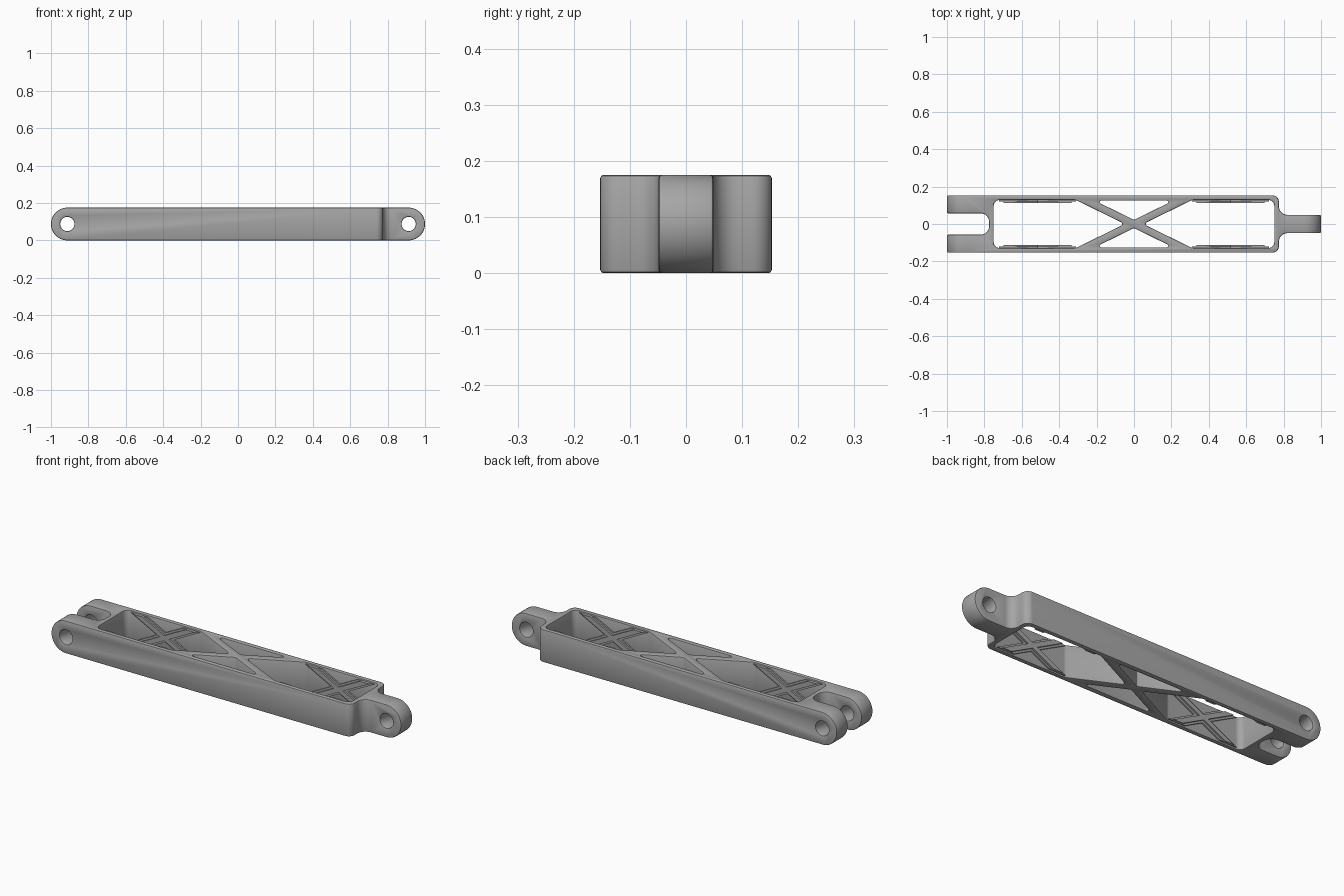
import bpy, bmesh, math
from mathutils import Vector

if "Cube" in bpy.data.objects:
    bpy.data.objects.remove(bpy.data.objects["Cube"], do_unlink=True)

HEIGHT = 0.175
WALL_IN = 0.128      # inner face of the long side walls
HOLE_X = 0.9125

grey = bpy.data.materials.new("plain grey")
grey.use_nodes = True
colour = (0.38, 0.38, 0.38, 1)
grey.diffuse_color = colour
for node in grey.node_tree.nodes:
    if node.type == 'BSDF_PRINCIPLED':
        node.inputs["Base Color"].default_value = colour


def rounded(corners, segs=8):
    """Outline from (x, y, radius) corners with filleted turns."""
    out = []
    n = len(corners)
    for i, (x, y, r) in enumerate(corners):
        p = Vector((x, y))
        a = (Vector(corners[i - 1][:2]) - p).normalized()
        b = (Vector(corners[(i + 1) % n][:2]) - p).normalized()
        if r == 0:
            pts = [p]
        else:
            half = a.angle(b) / 2
            centre = p + (a + b).normalized() * (r / math.sin(half))
            start = p + a * (r / math.tan(half)) - centre
            end = p + b * (r / math.tan(half)) - centre
            sweep = math.pi - 2 * half
            pts = [centre + (start * math.sin((1 - k / segs) * sweep)
                             + end * math.sin(k / segs * sweep)) / math.sin(sweep)
                   for k in range(segs + 1)]
        for q in pts:
            if not out or (q - out[-1]).length > 1e-4:
                out.append(q)
    if (out[0] - out[-1]).length < 1e-4:
        out.pop()
    return out


def add_prism(bm, pts, axis, lo, hi):
    """Extrude a 2D outline along z (xy outline) or y (xz outline)."""
    def place(p, t):
        return (p[0], p[1], t) if axis == 'z' else (p[0], t, p[1])
    low = [bm.verts.new(place(p, lo)) for p in pts]
    high = [bm.verts.new(place(p, hi)) for p in pts]
    bm.faces.new(low)
    bm.faces.new(high[::-1])
    for i in range(len(pts)):
        j = (i + 1) % len(pts)
        bm.faces.new((low[i], high[i], high[j], low[j]))


def make(name, prisms):
    bm = bmesh.new()
    for args in prisms:
        add_prism(bm, *args)
    bmesh.ops.recalc_face_normals(bm, faces=bm.faces)
    mesh = bpy.data.meshes.new(name)
    bm.to_mesh(mesh)
    bm.free()
    mesh.materials.append(grey)
    obj = bpy.data.objects.new(name, mesh)
    bpy.context.collection.objects.link(obj)
    return obj


def activate(obj):
    bpy.ops.object.select_all(action='DESELECT')
    obj.select_set(True)
    bpy.context.view_layer.objects.active = obj


def cut(target, cutter, operation='DIFFERENCE'):
    activate(target)
    mod = target.modifiers.new("cut", 'BOOLEAN')
    mod.operation, mod.solver, mod.object = operation, 'EXACT', cutter
    bpy.ops.object.modifier_apply(modifier=mod.name)
    bpy.data.objects.remove(cutter, do_unlink=True)


# Plan outline: fork at -x, tongue at +x
W, T, F = 0.153, 0.049, 0.057
plan = rounded([
    (-1.05, -W, 0), (0.775, -W, 0.035), (0.775, -T, 0.045), (1.05, -T, 0),
    (1.05, T, 0), (0.775, T, 0.045), (0.775, W, 0.035), (-1.05, W, 0),
    (-1.05, F, 0), (-0.775, F, 0.045), (-0.775, -F, 0.045), (-1.05, -F, 0)])
link = make("link_body", [(plan, 'z', -0.05, HEIGHT + 0.05)])

# Side outline with fully rounded ends
R = HEIGHT / 2
side = rounded([(-1, 0, R), (1, 0, R), (1, HEIGHT, R), (-1, HEIGHT, R)], 14)
cut(link, make("side_profile", [(side, 'y', -0.3, 0.3)]), 'INTERSECT')

# Openings that leave the central cross brace
openings = []
for s in (-1, 1):
    bay = rounded([(s * 0.75, -WALL_IN, 0.03), (s * 0.31, -WALL_IN, 0.03),
                   (s * 0.05, 0, 0.01), (s * 0.31, WALL_IN, 0.03),
                   (s * 0.75, WALL_IN, 0.03)])
    gap = rounded([(-0.21, s * 0.125, 0.008), (0.21, s * 0.125, 0.008),
                   (0, s * 0.022, 0.008)])
    openings += [(bay, 'z', -0.1, 0.3), (gap, 'z', -0.1, 0.3)]
cut(link, make("openings", openings))

# Pin holes
holes = []
for s in (-1, 1):
    ring = [(s * HOLE_X + 0.038 * math.cos(k * math.tau / 32),
             R + 0.038 * math.sin(k * math.tau / 32)) for k in range(32)]
    holes.append((ring, 'y', -0.3, 0.3))
cut(link, make("pin_holes", holes))

# Chamfered rims
activate(link)
bevel = link.modifiers.new("chamfer", 'BEVEL')
bevel.width = 0.006
bevel.segments = 2
bevel.limit_method = 'ANGLE'
bevel.angle_limit = math.radians(50)
bevel.use_clamp_overlap = False
bpy.ops.object.modifier_apply(modifier=bevel.name)
bpy.ops.object.shade_smooth_by_angle(angle=math.radians(30))

# Stepped cross ribs on the inner faces of the side walls
for label, cx in (("right", -0.516), ("left", 0.516)):
    for wall, s in (("front", -1), ("back", 1)):
        ribs = []
        for half, inner in ((0.05, 0.121), (0.027, 0.112)):
            for lean in (-0.155, 0.155):
                bar = [(cx - lean - half, 0.008), (cx - lean + half, 0.008),
                       (cx + lean + half, HEIGHT - 0.008),
                       (cx + lean - half, HEIGHT - 0.008)]
                ribs.append((bar, 'y', s * inner, s * (WALL_IN + 0.004)))
        make(f"{wall}_{label}_cross_ribs", ribs)
